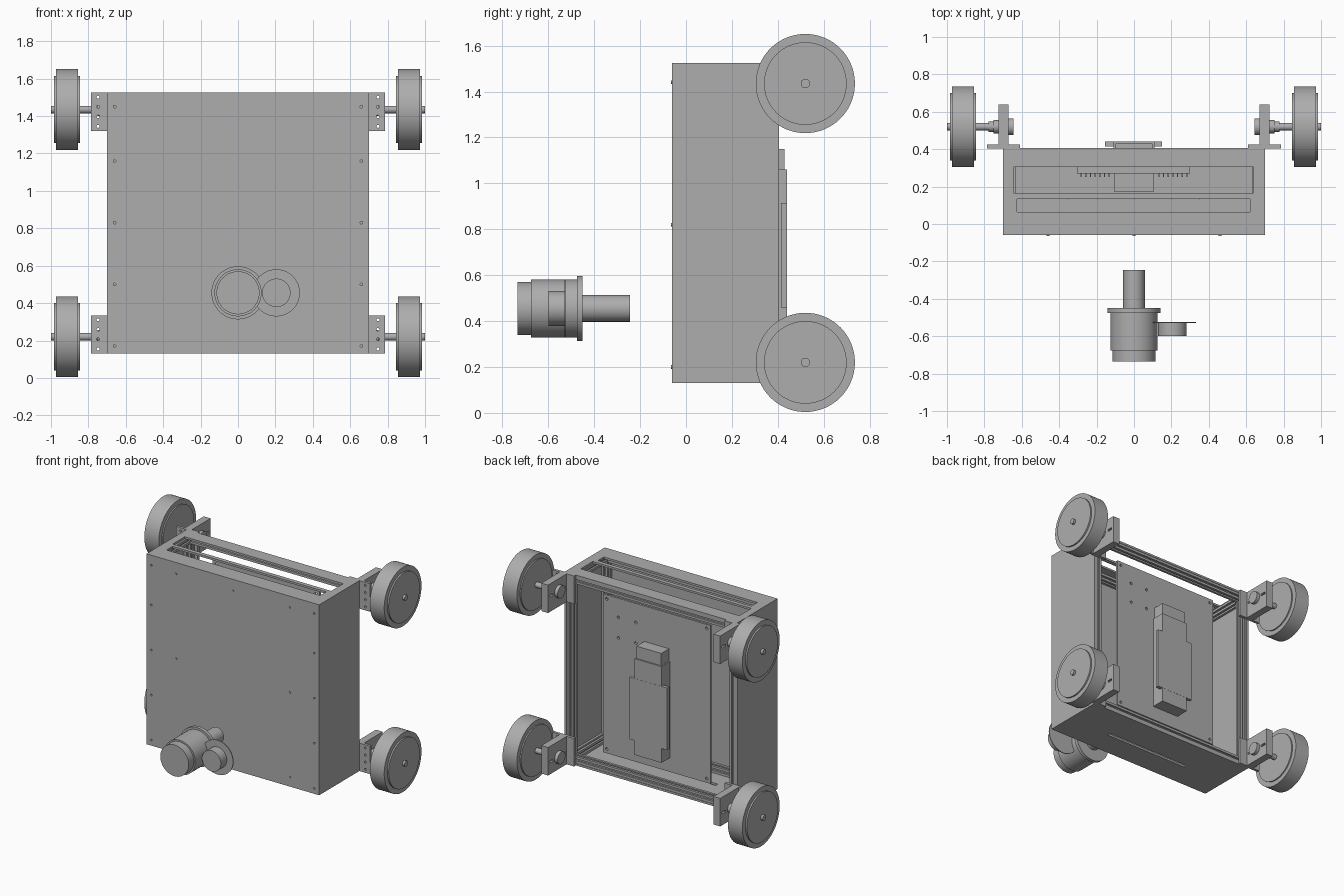
import bpy, bmesh, math
from mathutils import Vector, Matrix

cube = bpy.data.objects.get("Cube")
if cube:
    bpy.data.objects.remove(cube, do_unlink=True)

grey = bpy.data.materials.new("plain_grey")
grey.use_nodes = True
GREY = (0.42, 0.42, 0.42, 1)
grey.diffuse_color = GREY
grey.node_tree.nodes["Principled BSDF"].inputs["Base Color"].default_value = GREY


def make(name, bm, smooth=False):
    bmesh.ops.recalc_face_normals(bm, faces=bm.faces)
    mesh = bpy.data.meshes.new(name)
    bm.to_mesh(mesh)
    bm.free()
    mesh.materials.append(grey)
    ob = bpy.data.objects.new(name, mesh)
    bpy.context.collection.objects.link(ob)
    if smooth:
        bpy.ops.object.select_all(action="DESELECT")
        ob.select_set(True)
        bpy.context.view_layer.objects.active = ob
        bpy.ops.object.shade_smooth_by_angle(angle=math.radians(30))
    return ob


def box(name, xs, ys, zs):
    bm = bmesh.new()
    lo, hi = map(Vector, zip(xs, ys, zs))
    size = hi - lo
    bmesh.ops.create_cube(bm, size=1, matrix=Matrix.Translation((lo + hi) / 2) @ Matrix.Diagonal((*size, 1)))
    return make(name, bm)


def turned(name, axis, centre, steps, segs=48):
    """Stack of cylinders along an axis; each step is (start, end, radius)."""
    bm = bmesh.new()
    direction = Vector((axis == "x", axis == "y", axis == "z"))
    turn = direction.to_track_quat("Z", "Y").to_matrix().to_4x4()
    for a, b, r in steps:
        place = Matrix.Translation(Vector(centre) + direction * (a + b) / 2)
        bmesh.ops.create_cone(bm, cap_ends=True, segments=segs, radius1=r, radius2=r,
                              depth=abs(b - a), matrix=place @ turn)
    return make(name, bm, True)


def drill(ob, cutters):
    """Cut holes, then discard the cutters."""
    for c in cutters:
        mod = ob.modifiers.new("hole", "BOOLEAN")
        mod.operation, mod.solver, mod.object = "DIFFERENCE", "EXACT", c
        c.hide_render = True
    bpy.context.view_layer.update()
    graph = bpy.context.evaluated_depsgraph_get()
    mesh = bpy.data.meshes.new_from_object(ob.evaluated_get(graph))
    ob.modifiers.clear()
    ob.data = mesh
    for c in cutters:
        bpy.data.objects.remove(c, do_unlink=True)


def hole(axis, centre, r):
    return turned("hole_cutter", axis, centre, [(-0.04, 0.04, r)], 16)


def rail(name, axis, centre, length, half=0.025):
    """Slotted extrusion, one groove on each of its four sides."""
    gap, deep = half * 0.3, half * 0.45
    quarter = [(half, -half), (half, -gap), (deep, -gap), (deep, gap), (half, gap)]
    bm = bmesh.new()
    verts = []
    for k in range(4):
        spin = Matrix.Rotation(k * math.pi / 2, 3, "Z")
        verts += [bm.verts.new(spin @ Vector((x, y, -length / 2))) for x, y in quarter]
    face = bm.faces.new(verts)
    ends = bmesh.ops.extrude_face_region(bm, geom=[face])["geom"]
    bmesh.ops.translate(bm, vec=(0, 0, length), verts=[v for v in ends if isinstance(v, bmesh.types.BMVert)])
    turn = {"x": Matrix.Rotation(math.pi / 2, 4, "Y"), "y": Matrix.Rotation(math.pi / 2, 4, "X"),
            "z": Matrix.Identity(4)}[axis]
    bm.transform(Matrix.Translation(centre) @ turn)
    return make(name, bm)


# Case panels
W, T = 0.70, 0.015
Y0, Y1, Z0, Z1 = -0.06, 0.405, 0.13, 1.525
front = box("front_panel", (-W, W), (Y0, Y0 + T), (Z0, Z1))
drill(front, [hole("y", (s * 0.66, Y0, z), 0.007) for s in (-1, 1) for z in (0.17, 0.5, 0.83, 1.16, 1.45)])
for s, side in ((-1, "right"), (1, "left")):
    box(side + "_panel", sorted((s * W, s * (W - T))), (Y0 + T, Y1), (Z0, Z1))
top = box("top_panel", (T - W, W - T), (Y0 + T, Y1), (Z1 - T, Z1))
drill(top, [box("slot_cutter", (-0.645, 0.64), (0.165, 0.305), (1.4, 1.6)),
            box("slot_cutter", (-0.625, 0.62), (0.065, 0.135), (1.4, 1.6))])
bottom = box("bottom_panel", (T - W, W - T), (Y0 + T, Y1), (Z0, Z0 + T))
drill(bottom, [box("slot_cutter", (-0.35, 0.35), (0.13, 0.155), (0.1, 0.2))])

# Screw heads on the front panel
for x in (-0.46, 0, 0.46):
    for z in (0.2, 0.82, 1.44):
        if x or z > 1:
            turned("front_screw", "y", (x, Y0, z), [(-0.005, 0.002, 0.008)], 12)

# Inner frame of slotted rails
for y in (Y0 + T + 0.025, Y1 - 0.027):
    for s in (-1, 1):
        rail("upright_rail", "z", (s * 0.658, y, 0.8275), 1.36)
    for z in (0.171, 1.484):
        rail("cross_rail", "x", (0, y, z), 1.266)
for s in (-1, 1):
    for z in (0.171, 1.484):
        rail("depth_rail", "y", (s * 0.658, 0.171, z), 0.36)

# Rear mounting board and the units on it
board = box("mounting_board", (-0.435, 0.435), (0.325, 0.34), (0.25, 1.41))
spots = [(s * 0.405, z) for s in (-1, 1) for z in (0.28, 1.38)]
spots += [(x, z) for x in (0.17, 0.31) for z in (1.12, 1.27)]
drill(board, [hole("y", (x, 0.33, z), 0.01) for x, z in spots])
box("unit_body", (-0.11, 0.11), (0.34, 0.44), (0.355, 1.06))
box("unit_wide_cover", (-0.155, 0.15), (0.415, 0.441), (0.46, 0.915))
box("unit_top_plug", (-0.1, 0.1), (0.34, 0.43), (1.06, 1.15))
box("circuit_board", (-0.305, 0.3), (0.27, 0.325), (0.5, 1.1))
box("circuit_block", (-0.105, 0.105), (0.17, 0.27), (0.55, 1.05))
for k in range(7):
    for s in (-1, 1):
        box("pin", sorted((s * (0.13 + k * 0.025), s * (0.136 + k * 0.025))), (0.25, 0.27), (0.55, 1.05))

# Corner brackets, axles and wheels
for s, side in ((-1, "right"), (1, "left")):
    for zc, z0, level in ((0.22, 0.13, "lower"), (1.435, 1.32, "upper")):
        name = side + "_" + level
        z1 = z0 + 0.205
        flange = box(name + "_bracket_flange", sorted((s * 0.61, s * 0.785)), (Y1, 0.425), (z0, z1))
        drill(flange, [hole("y", (s * 0.748, 0.415, z0 + 0.025 + k * 0.052), 0.008) for k in range(4)])
        leg = box(name + "_bracket_leg", sorted((s * 0.67, s * 0.725)), (0.425, 0.64), (z0, z1))
        drill(leg, [box("slot_cutter", sorted((s * 0.6, s * 0.8)), (y, y + 0.04), (zc - 0.008, zc + 0.008))
                    for y in (0.44, 0.58)])
        centre = (0, 0.52, zc)
        turned(name + "_axle", "x", centre, [(s * 0.645, s * 1.0, 0.02)], 24)
        turned(name + "_axle_nut", "x", centre, [(s * 0.645, s * 0.67, 0.045)], 24)
        turned(name + "_axle_collar", "x", centre, [(s * 0.725, s * 0.75, 0.035), (s * 0.75, s * 0.778, 0.027)], 24)
        turned(name + "_tyre", "x", centre, [(s * 0.855, s * 0.972, 0.216)], 64)
        turned(name + "_hub", "x", centre, [(s * 0.846, s * 0.983, 0.18)], 64)

# Separate motor in front, with its side drum and disc
turned("motor", "y", (0, 0, 0.455),
       [(-0.735, -0.675, 0.115), (-0.675, -0.475, 0.126), (-0.475, -0.45, 0.142), (-0.45, -0.245, 0.058)])
turned("side_drum", "y", (0.205, 0, 0.455), [(-0.6, -0.53, 0.076), (-0.53, -0.524, 0.126)])
